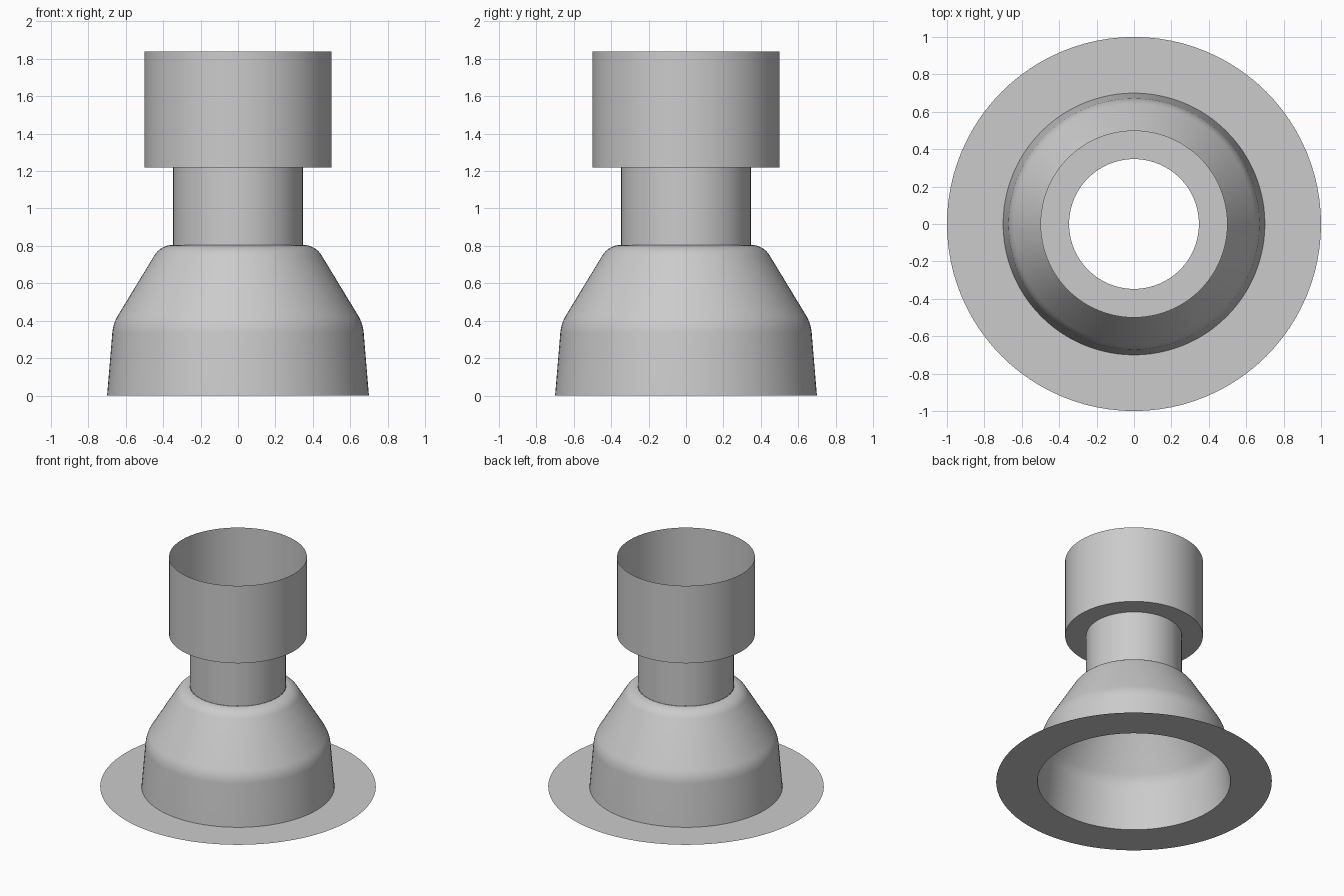
import bpy
import bmesh
import math
from mathutils import Vector

cube = bpy.data.objects.get("Cube")
if cube:
    bpy.data.objects.remove(cube, do_unlink=True)

SEGMENTS = 96
FLANGE_R, BASE_R, NECK_R, SOCKET_R = 1.0, 0.70, 0.347, 0.50
NECK_Z, SOCKET_Z, TOP_Z = 0.805, 1.22, 1.84

grey = bpy.data.materials.new("light grey")
grey.use_nodes = True
colour = (0.6, 0.6, 0.6, 1.0)
grey.diffuse_color = colour
grey.node_tree.nodes["Principled BSDF"].inputs["Base Color"].default_value = colour


def fillet(before, corner, after, length, steps=8):
    """Points of a circular arc rounding a corner, starting `length` away from it."""
    before, corner, after = Vector(before), Vector(corner), Vector(after)
    u, v = (before - corner).normalized(), (after - corner).normalized()
    half = u.angle(v) / 2
    centre = corner + (u + v).normalized() * (length / math.cos(half))
    a, b = corner + u * length - centre, corner + v * length - centre
    sweep = a.angle(b)
    return [centre + (a * math.sin(sweep * (1 - i / steps))
                      + b * math.sin(sweep * i / steps)) / math.sin(sweep)
            for i in range(steps + 1)]


def lathe(name, profile):
    """Open thin shell turned about the z axis from (radius, height) points."""
    bm = bmesh.new()
    rings = []
    for r, z in profile:
        rings.append([bm.verts.new((r * math.cos(math.tau * i / SEGMENTS),
                                    r * math.sin(math.tau * i / SEGMENTS), z))
                      for i in range(SEGMENTS)])
    for low, high in zip(rings, rings[1:]):
        for i in range(SEGMENTS):
            j = (i + 1) % SEGMENTS
            bm.faces.new((low[i], low[j], high[j], high[i]))
    mesh = bpy.data.meshes.new(name)
    bm.to_mesh(mesh)
    bm.free()
    mesh.materials.append(grey)
    obj = bpy.data.objects.new(name, mesh)
    bpy.context.collection.objects.link(obj)
    bpy.ops.object.select_all(action="DESELECT")
    obj.select_set(True)
    bpy.context.view_layer.objects.active = obj
    bpy.ops.object.shade_smooth_by_angle(angle=math.radians(35))
    return obj


# Flat ring around the foot
lathe("base_flange", [(FLANGE_R, 0), (BASE_R, 0)])

# Tapered bell with a soft waist corner and a rounded shoulder
foot, waist = (BASE_R, 0), (0.668, 0.385)
shoulder, rim = (0.413, NECK_Z), (NECK_R, NECK_Z)
lathe("bell_body", [foot]
      + fillet(foot, waist, shoulder, 0.05)
      + fillet(waist, shoulder, rim, 0.065))

# Straight narrow tube
lathe("neck", [(NECK_R, NECK_Z), (NECK_R, SOCKET_Z)])

# Wide open cup with a flat ring beneath
lathe("top_socket", [(NECK_R, SOCKET_Z), (SOCKET_R, SOCKET_Z), (SOCKET_R, TOP_Z)])
